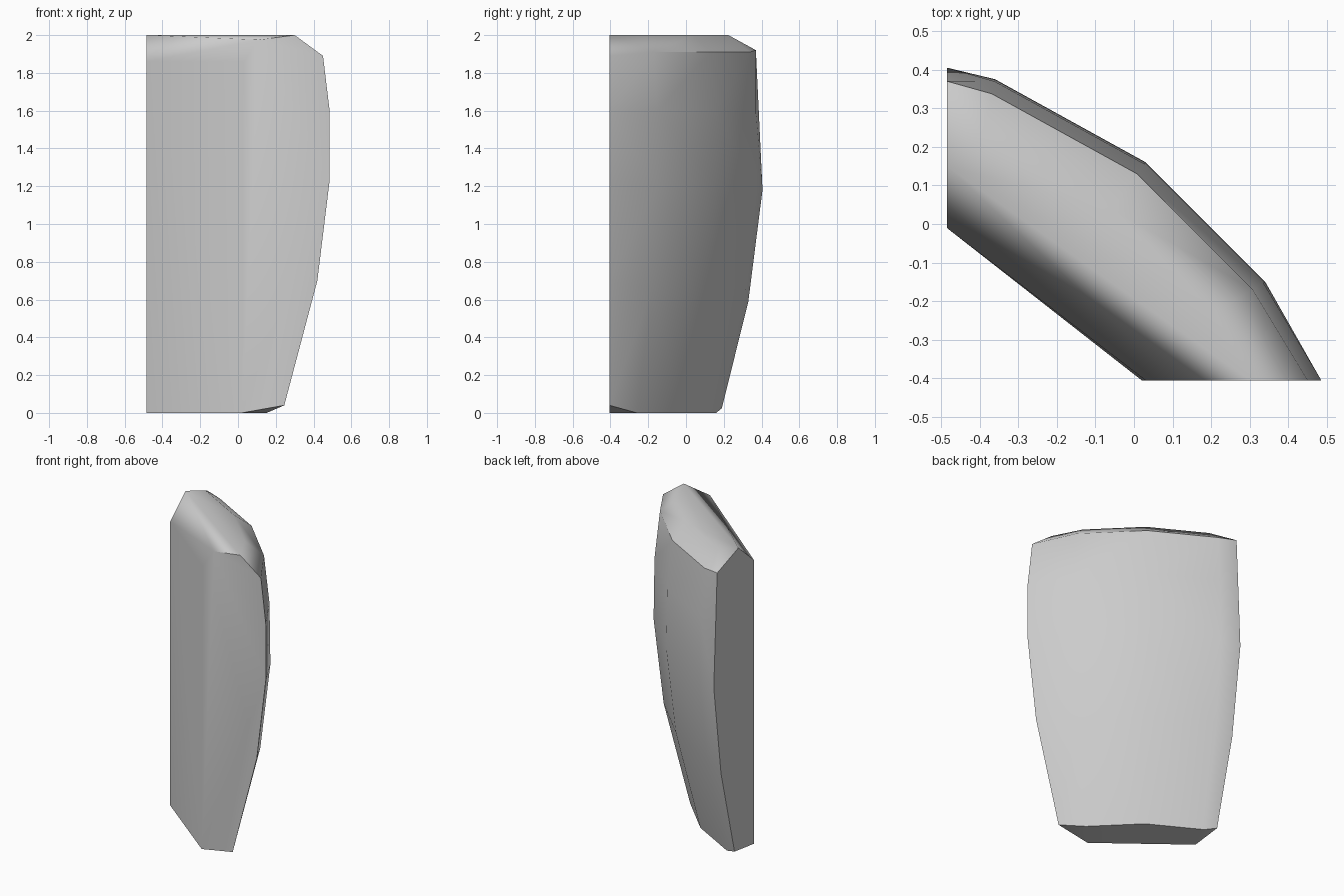
import bpy
import bmesh
from math import radians
from mathutils import Vector

cube = bpy.data.objects.get("Cube")
if cube:
    bpy.data.objects.remove(cube, do_unlink=True)

# Single grey stone colour
stone = bpy.data.materials.new("grey_stone")
stone.use_nodes = True
grey = (0.6, 0.6, 0.6, 1.0)
stone.diffuse_color = grey
stone.node_tree.nodes["Principled BSDF"].inputs["Base Color"].default_value = grey

# Cut ends: left end as (y, z), front end as (x, z)
LEFT_X, FRONT_Y = -0.485, -0.405
left_end = [(-0.01, 0), (-0.01, 1.86), (0.15, 2), (0.37, 1.92),
            (0.405, 1.18), (0.33, 0.59), (0.19, 0.025)]
front_end = [(0.02, 0), (0.03, 1.86), (0.11, 1.975), (0.3, 2), (0.45, 1.89),
             (0.485, 1.6), (0.485, 1.23), (0.42, 0.7), (0.245, 0.04)]

# Bulging outer wall: widest outline, scaled towards the bend centre by height
centre = Vector((-0.6, -0.7))
outline = [(-0.36, 0.375), (0.03, 0.16), (0.34, -0.15)]
bulge = [(0.8, 0), (0.945, 0.65), (1, 1.2), (0.995, 1.6), (0.965, 1.91), (0.86, 2)]

points = [(LEFT_X, y, z) for y, z in left_end]
points += [(x, FRONT_Y, z) for x, z in front_end]
for spot in outline:
    for scale, z in bulge:
        p = centre.lerp(Vector(spot), scale)
        points.append((p.x, p.y, z))

# Wrap the sections into one closed convex block
bm = bmesh.new()
for p in points:
    bm.verts.new(p)
bmesh.ops.convex_hull(bm, input=bm.verts[:], use_existing_faces=False)
bmesh.ops.delete(bm, geom=[v for v in bm.verts if not v.link_faces], context='VERTS')
bmesh.ops.dissolve_limit(bm, angle_limit=radians(1), verts=bm.verts[:], edges=bm.edges[:])
bmesh.ops.recalc_face_normals(bm, faces=bm.faces[:])
mesh = bpy.data.meshes.new("curved_stone_block")
bm.to_mesh(mesh)
bm.free()
mesh.materials.append(stone)

block = bpy.data.objects.new("curved_stone_block", mesh)
bpy.context.collection.objects.link(block)
bpy.ops.object.select_all(action='DESELECT')
block.select_set(True)
bpy.context.view_layer.objects.active = block
bpy.ops.object.shade_smooth_by_angle(angle=radians(45))

# Keep the large faces flat while the bevels shade softly
weighted = block.modifiers.new("soft_bevels", 'WEIGHTED_NORMAL')
weighted.keep_sharp = True
